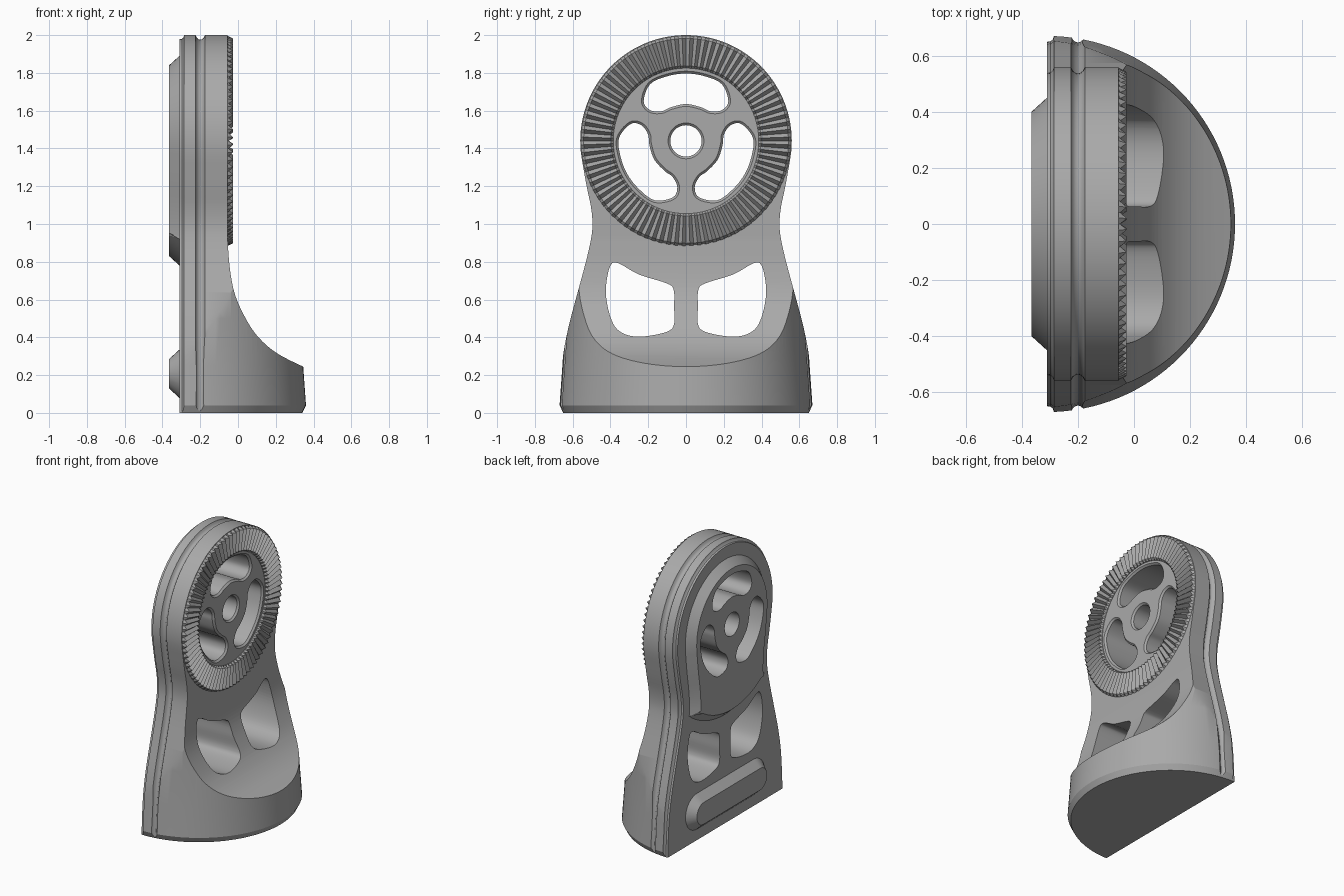
import bpy, bmesh
from math import sin, cos, pi, radians
from mathutils import Vector

if "Cube" in bpy.data.objects:
    bpy.data.objects.remove(bpy.data.objects["Cube"])

HUB = 1.44      # height of the head centre
BACK = -0.31    # back plane of the body

grey = bpy.data.materials.new("grey_plastic")
grey.use_nodes = True
grey.diffuse_color = (0.4, 0.4, 0.4, 1)
grey.node_tree.nodes["Principled BSDF"].inputs["Base Color"].default_value = (0.4, 0.4, 0.4, 1)


def finish(name, bm):
    bmesh.ops.recalc_face_normals(bm, faces=bm.faces)
    mesh = bpy.data.meshes.new(name)
    bm.to_mesh(mesh)
    bm.free()
    mesh.materials.append(grey)
    ob = bpy.data.objects.new(name, mesh)
    bpy.context.collection.objects.link(ob)
    return ob


def skin(name, rings, cap=True, loop=False):
    """Join equal closed rings of points."""
    bm = bmesh.new()
    rows = [[bm.verts.new(p) for p in r] for r in rings]
    n = len(rows[0])
    for a, b in zip(rows, rows[1:] + (rows[:1] if loop else [])):
        for i in range(n):
            j = (i + 1) % n
            bm.faces.new((a[i], a[j], b[j], b[i]))
    if cap:
        bm.faces.new(rows[0])
        bm.faces.new(rows[-1])
    return finish(name, bm)


def smooth(pts, steps=5, closed=True):
    """Catmull-Rom curve through the points."""
    p = [Vector(q) for q in pts]
    n, out = len(p), []
    for i in range(n if closed else n - 1):
        if closed:
            a, b, c, d = (p[(i + k) % n] for k in (-1, 0, 1, 2))
        else:
            a, b, c, d = (p[min(max(i + k, 0), n - 1)] for k in (-1, 0, 1, 2))
        for s in range(steps):
            t = s / steps
            out.append(b + (c - a) * t / 2 + (2 * a - 5 * b + 4 * c - d) * t * t / 2
                       + (3 * b - a - 3 * c + d) * t ** 3 / 2)
    return out if closed else out + [p[-1]]


def loft(name, outline, levels):
    """Counter-clockwise (y, z) outline along x; each level is (x, inset)."""
    n = len(outline)
    normals = []
    for i in range(n):
        t = (outline[(i + 1) % n] - outline[i - 1]).normalized()
        normals.append(Vector((t.y, -t.x)))
    rings = [[(x, *(p - m * inset)) for p, m in zip(outline, normals)] for x, inset in levels]
    return skin(name, rings)


def mirrored(half):
    """Right half from bottom to top, completed on the left."""
    left = [Vector((-p[0], p[1])) for p in reversed(half) if p[0] > 1e-4]
    return [Vector(p) for p in half] + left


def arc(cy, cz, r, a0, a1, n):
    return [(cy + r * cos(radians(a0 + (a1 - a0) * i / n)),
             cz + r * sin(radians(a0 + (a1 - a0) * i / n))) for i in range(n + 1)]


def combine(ob, tool, operation):
    mod = ob.modifiers.new("cut", 'BOOLEAN')
    mod.object, mod.operation, mod.solver = tool, operation, 'EXACT'
    mesh = bpy.data.meshes.new_from_object(ob.evaluated_get(bpy.context.evaluated_depsgraph_get()))
    ob.modifiers.clear()
    ob.data = mesh
    bpy.data.objects.remove(tool)


# Body: waisted outline with an edge cove and a groove around the side
side = smooth([(.67, -.1), (.67, .04), (.655, .27), (.623, .45), (.573, .64), (.53, .8),
               (.503, .92), (.495, 1.0), (.503, 1.09), (.526, 1.2), (.551, 1.34)], 4, False)
outline = mirrored(side + arc(0, HUB, .56, -6, 90, 30))
body = loft("body", outline, [
    (BACK, .022), (-.297, .02), (-.289, .012), (-.285, 0), (-.225, 0), (-.218, .014),
    (-.208, .022), (-.2, .024), (-.192, .022), (-.182, .014), (-.175, 0), (.6, 0)])

# Half-round, slightly tapered foot with a chamfered bottom
foot = [(.65, 0), (.67, .04), (.655, .25), (.64, .5), (.63, .8), (.63, 2.1)]
combine(body, skin("foot_limit", [[(BACK + r * cos(2 * pi * i / 128), r * sin(2 * pi * i / 128), z)
                                   for i in range(128)] for r, z in foot]), 'INTERSECT')

# Concave sweep from the foot up to the flat front
sweep = smooth([(.43, .215), (.345, .245), (.2, .32), (.1, .41), (.03, .52), (-.02, .64),
                (-.045, .78), (-.055, .92)], 6, False)
profile = [tuple(p) for p in sweep] + [(-.055, 2.2), (.8, 2.2), (.8, .215)]
combine(body, skin("sweep_cutter", [[(x, y, z) for x, z in profile] for y in (-1, 1)]), 'DIFFERENCE')

# Raised pads on the back with sloped edges
PAD = [(-.365, .05), (BACK, 0), (-.29, 0)]
pad_bottom = arc(0, HUB, .66, -90, -52, 10)
pad_side = smooth([pad_bottom[-1], (.403, 1.0), (.41, 1.1), (.432, 1.25), (.449, 1.4)], 4, False)[1:]
head_pad = mirrored(pad_bottom + pad_side + arc(0, HUB, .45, 0, 90, 20))
combine(body, loft("head_pad", head_pad, PAD), 'UNION')
slot = arc(.32, .207, .128, -90, 90, 16) + arc(-.32, .207, .128, 90, 270, 16)
combine(body, loft("foot_pad", [Vector(p) for p in slot], PAD), 'UNION')

# Three rounded windows around the hub, and the hub hole
HOLE = [(-.5, 0), (-.067, 0), (-.04, -.027)]
inner = [(.0, .195), (.08, .178), (.13, .157), (.19, .163), (.224, .21), (.19, .30), (.1, .342), (0, .357)]
kidney = smooth(mirrored(inner))
for k in range(3):
    a = k * 2 * pi / 3
    ring = [Vector((p.x * cos(a) - p.y * sin(a), HUB + p.x * sin(a) + p.y * cos(a))) for p in kidney]
    combine(body, loft("window_cutter", ring, HOLE), 'DIFFERENCE')
hub_hole = [Vector(p) for p in arc(0, HUB, .083, 0, 360, 40)[:-1]]
combine(body, loft("hub_cutter", hub_hole, HOLE), 'DIFFERENCE')

# Pair of lower windows
lower = smooth([(.063, .56), (.063, .47), (.1, .43), (.22, .405), (.31, .412), (.375, .455), (.412, .55),
                (.424, .66), (.402, .775), (.36, .793), (.25, .733), (.1, .685), (.065, .65)])
for s in (1, -1):
    pts = [Vector((s * p.x, p.y)) for p in lower][::s]
    combine(body, loft("lower_cutter", pts, [(-.5, 0), (.5, 0)]), 'DIFFERENCE')

# Ring of radial teeth on the head
TEETH = 84
columns = []
for i in range(TEETH * 2):
    a = pi * i / TEETH
    top = -.026 if i % 2 else -.049
    section = [(.385, -.09), (.385, -.052), (.397, top), (.542, top), (.557, -.056), (.55, -.09)]
    columns.append([(x, r * cos(a), HUB + r * sin(a)) for r, x in section])
teeth = skin("toothed_ring", columns, cap=False, loop=True)

bpy.ops.object.select_all(action='DESELECT')
for ob in (body, teeth):
    ob.select_set(True)
bpy.context.view_layer.objects.active = body
bpy.ops.object.shade_smooth_by_angle(angle=radians(28))
